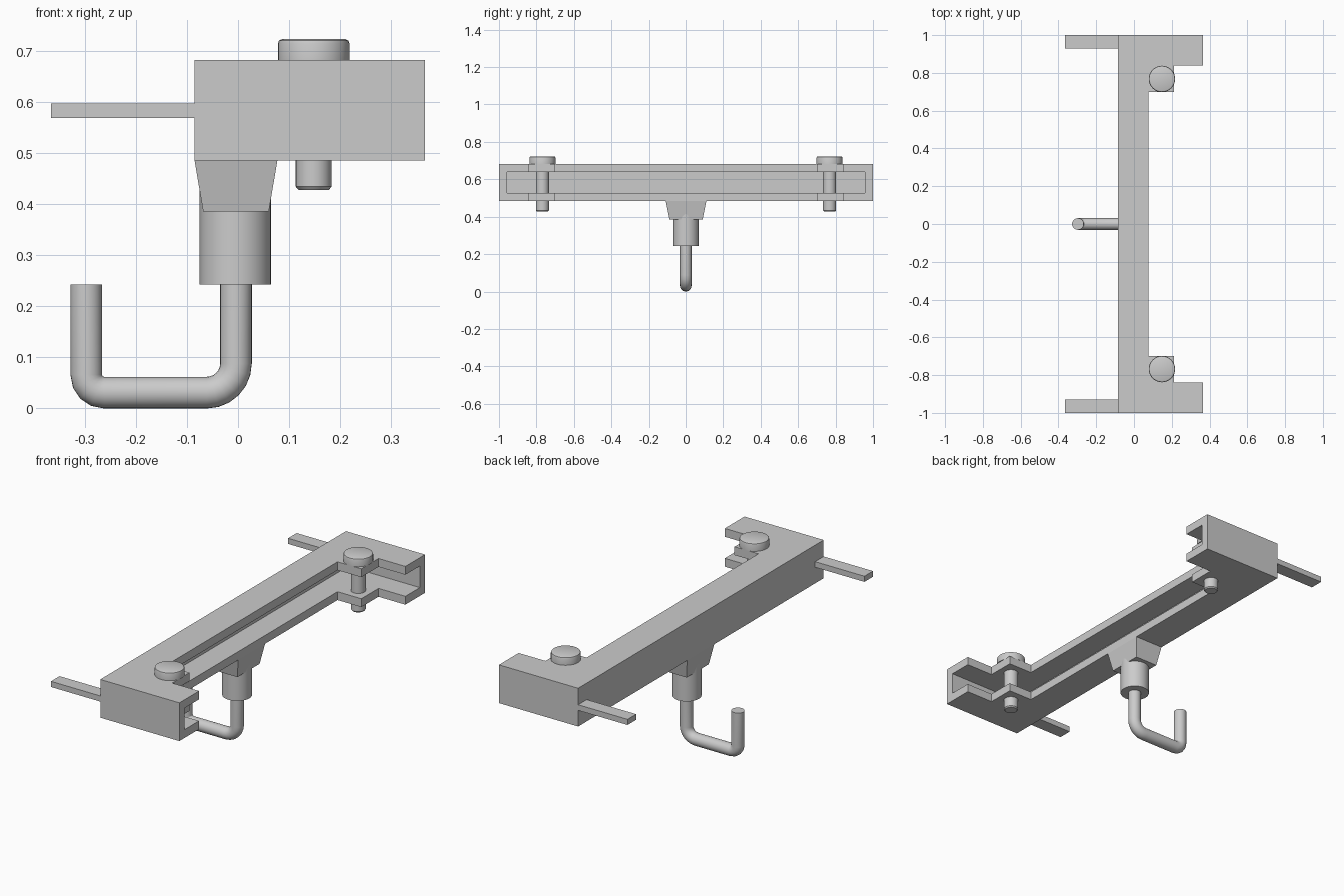
import bpy, bmesh, math

if "Cube" in bpy.data.objects:
    bpy.data.objects.remove(bpy.data.objects["Cube"])


def finish(name, bm, smooth=False):
    bmesh.ops.recalc_face_normals(bm, faces=bm.faces)
    mesh = bpy.data.meshes.new(name)
    bm.to_mesh(mesh)
    bm.free()
    ob = bpy.data.objects.new(name, mesh)
    bpy.context.collection.objects.link(ob)
    bpy.ops.object.select_all(action='DESELECT')
    ob.select_set(True)
    bpy.context.view_layer.objects.active = ob
    if smooth:
        bpy.ops.object.shade_smooth_by_angle(angle=math.radians(35))
    return ob


def skin(name, rings, smooth=False):
    """Join equal closed rings of points and cap both ends."""
    bm = bmesh.new()
    rows = [[bm.verts.new(p) for p in ring] for ring in rings]
    n = len(rows[0])
    for a, b in zip(rows, rows[1:]):
        for i in range(n):
            j = (i + 1) % n
            bm.faces.new((a[i], a[j], b[j], b[i]))
    bm.faces.new(rows[0])
    bm.faces.new(rows[-1])
    return finish(name, bm, smooth)


def prism(name, outline, z0, z1):
    return skin(name, [[(x, y, z) for x, y in outline] for z in (z0, z1)])


def rect(x0, x1, y0, y1):
    return [(x0, y0), (x1, y0), (x1, y1), (x0, y1)]


def lathe(name, x, y, profile, sides=32):
    angles = [2 * math.pi * i / sides for i in range(sides)]
    return skin(name, [[(x + r * math.cos(a), y + r * math.sin(a), z) for a in angles]
                       for r, z in profile], True)


# Channel frame: stepped bracket outline, hollowed and open on its inner side
BACK, TIP = -0.085, 0.366
half = [(TIP, 1), (TIP, 0.84), (0.213, 0.84), (0.213, 0.70), (0.077, 0.70)]
outline = [(BACK, 1)] + half + [(x, -y) for x, y in reversed(half)] + [(BACK, -1)]
frame = prism("channel_frame", outline, 0.485, 0.682)
cutter = prism("cavity_cutter", rect(BACK + 0.042, 0.6, -0.958, 0.958), 0.528, 0.639)
cutter.hide_render = True
mod = frame.modifiers.new("cavity", 'BOOLEAN')
mod.operation = 'DIFFERENCE'
mod.solver = 'EXACT'
mod.object = cutter
bpy.context.view_layer.objects.active = frame
bpy.ops.object.modifier_apply(modifier=mod.name)
bpy.data.objects.remove(cutter)

# Rear tabs and clamp bolts, mirrored on both ends
bolt = [(0.030, 0.428), (0.035, 0.434), (0.035, 0.682), (0.070, 0.682),
        (0.070, 0.714), (0.068, 0.720), (0.061, 0.723)]
for side, s in (("left", -1), ("right", 1)):
    prism(f"tab_{side}", rect(-0.366, BACK, 0.93 * s, 1.0 * s), 0.568, 0.597)
    lathe(f"bolt_{side}", 0.148, 0.768 * s, bolt)

# Tapered mount and round socket under the frame
skin("hook_mount", [[(x, y, 0.385) for x, y in rect(-0.068, 0.060, -0.09, 0.09)],
                    [(x, y, 0.485) for x, y in rect(BACK, 0.077, -0.11, 0.11)]])
lathe("hook_socket", -0.005, 0, [(0.070, 0.243), (0.070, 0.43)])


# Hook: round bar swept along a J path in the xz plane
def arc(cx, cz, r, a0, a1, steps):
    return [(cx + r * math.cos(math.radians(a0 + (a1 - a0) * i / steps)),
             cz + r * math.sin(math.radians(a0 + (a1 - a0) * i / steps)))
            for i in range(steps + 1)]


R = 0.031
path = ([(-0.004, 0.26)] + arc(-0.061, R + 0.057, 0.057, 0, -90, 6)
        + arc(-0.262, R + 0.035, 0.035, 270, 180, 4) + [(-0.297, 0.243)])
rings = []
for i, (x, z) in enumerate(path):
    ax, az = path[max(i - 1, 0)]
    bx, bz = path[min(i + 1, len(path) - 1)]
    if i in (1, 7, 8, 12):  # arc ends stay square to the straight runs
        vertical = i in (1, 12)
        nx, nz = (1, 0) if vertical else (0, 1)
        if i == 1:
            nx, nz = 1, 0
        elif i == 12:
            nx, nz = -1, 0
        else:
            nx, nz = 0, -1
    else:
        d = math.hypot(bx - ax, bz - az)
        nx, nz = -(bz - az) / d, (bx - ax) / d
    ring = []
    for k in range(24):
        t = 2 * math.pi * k / 24
        ring.append((x + nx * R * math.cos(t), R * math.sin(t), z + nz * R * math.cos(t)))
    rings.append(ring)
skin("hook", rings, True)
